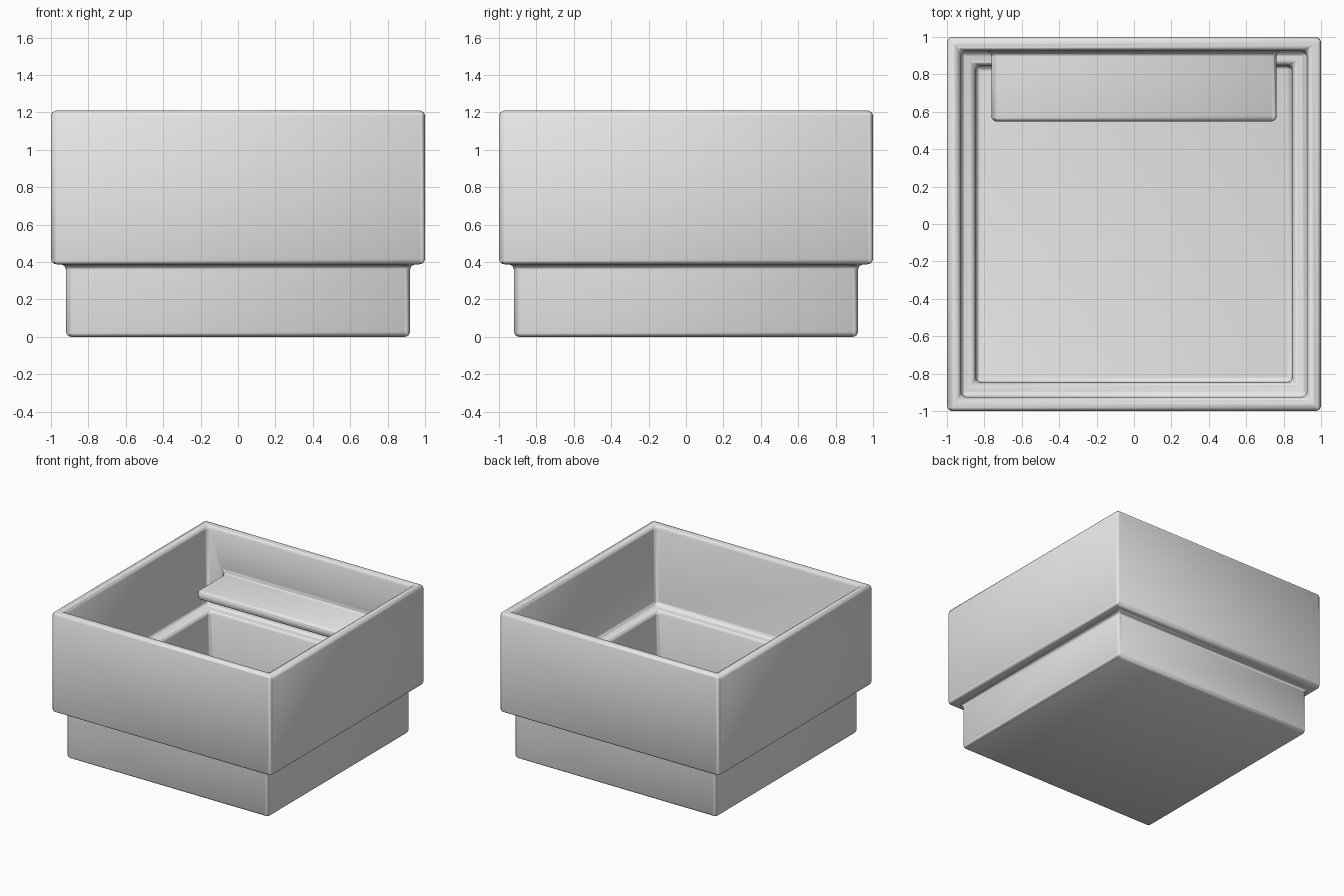
import bpy
import bmesh
import math

if "Cube" in bpy.data.objects:
    bpy.data.objects.remove(bpy.data.objects["Cube"])

grey = bpy.data.materials.new("plain_grey")
grey.use_nodes = True
grey.diffuse_color = (0.8, 0.8, 0.8, 1)
grey.node_tree.nodes["Principled BSDF"].inputs["Base Color"].default_value = (0.8, 0.8, 0.8, 1)


def make_object(name, bm):
    bmesh.ops.recalc_face_normals(bm, faces=bm.faces)
    mesh = bpy.data.meshes.new(name)
    bm.to_mesh(mesh)
    bm.free()
    mesh.materials.append(grey)
    obj = bpy.data.objects.new(name, mesh)
    bpy.context.collection.objects.link(obj)
    return obj


def square_shell(name, profile):
    """Stack square rings (half width, height) and cap both ends."""
    bm = bmesh.new()
    rings = [[bm.verts.new((sx * r, sy * r, z))
              for sx, sy in ((-1, -1), (1, -1), (1, 1), (-1, 1))]
             for r, z in profile]
    for low, high in zip(rings, rings[1:]):
        for i in range(4):
            j = (i + 1) % 4
            bm.faces.new((low[i], low[j], high[j], high[i]))
    bm.faces.new(rings[0])
    bm.faces.new(rings[-1])
    return make_object(name, bm)


def block(name, low, high):
    bm = bmesh.new()
    bmesh.ops.create_cube(bm, size=1)
    for v in bm.verts:
        v.co = [a + (c + 0.5) * (b - a) for a, b, c in zip(low, high, v.co)]
    return make_object(name, bm)


# Stepped box: outside from the bottom up, then down the inside to the floor
box = square_shell("stepped_box", [
    (0.92, 0), (0.92, 0.388), (1, 0.388), (1, 1.21),
    (0.925, 1.21), (0.925, 0.56), (0.847, 0.56), (0.847, 0.08)])

# Shelf growing out of the back wall
shelf = block("shelf_helper", (-0.763, 0.548, 0.785), (0.763, 0.96, 0.862))
shelf.hide_render = True

join = box.modifiers.new("join_shelf", 'BOOLEAN')
join.operation = 'UNION'
join.solver = 'EXACT'
join.object = shelf

# Round every edge, inside corners included
bevel = box.modifiers.new("rounded_edges", 'BEVEL')
bevel.width = 0.03
bevel.segments = 4
bevel.limit_method = 'ANGLE'
bevel.angle_limit = math.radians(40)
bevel.harden_normals = True

# Apply the modifiers and drop the helper
bpy.context.view_layer.update()
result = bpy.data.meshes.new_from_object(
    box.evaluated_get(bpy.context.evaluated_depsgraph_get()))
box.modifiers.clear()
box.data = result
bpy.data.objects.remove(shelf)

bpy.ops.object.select_all(action='DESELECT')
box.select_set(True)
bpy.context.view_layer.objects.active = box
bpy.ops.object.shade_smooth_by_angle(angle=math.radians(40))
